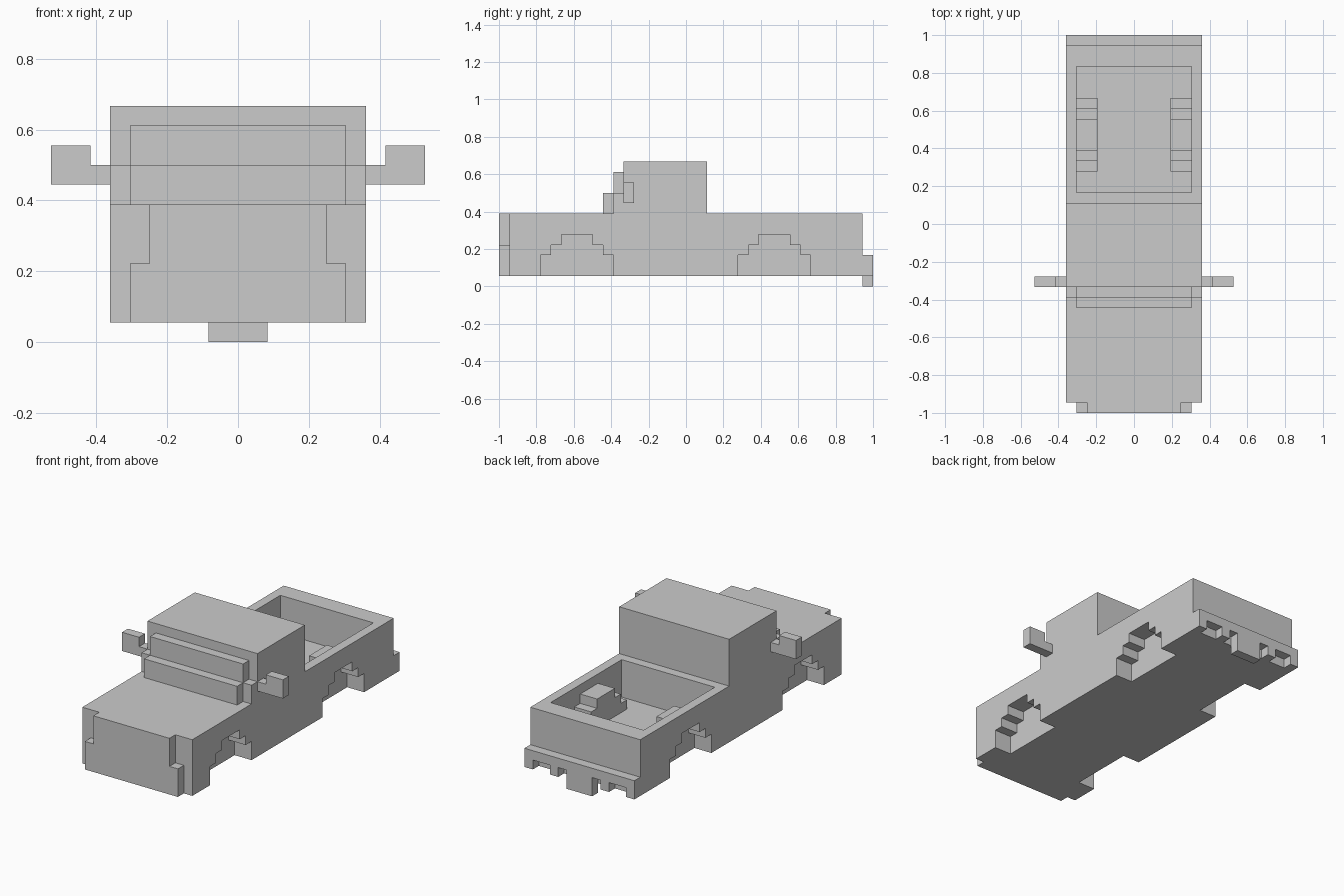
import bpy, bmesh
from mathutils import Vector

if "Cube" in bpy.data.objects:
    bpy.data.objects.remove(bpy.data.objects["Cube"])

U = 1 / 18  # one block of the model's grid


def prism(name, axis, pts, a, b):
    """Extrude a 2D outline from a to b. axis 'x': points are (y, z); axis 'y': points are (x, z)."""
    def put(p, t):
        return Vector((t, p[0], p[1]) if axis == 'x' else (p[0], t, p[1])) * U
    bm = bmesh.new()
    face = bm.faces.new([bm.verts.new(put(p, a)) for p in pts])
    ext = bmesh.ops.extrude_face_region(bm, geom=[face])
    move = put(pts[0], b) - put(pts[0], a)
    bmesh.ops.translate(bm, vec=move, verts=[v for v in ext['geom'] if isinstance(v, bmesh.types.BMVert)])
    bmesh.ops.recalc_face_normals(bm, faces=bm.faces)
    mesh = bpy.data.meshes.new(name)
    bm.to_mesh(mesh)
    bm.free()
    ob = bpy.data.objects.new(name, mesh)
    bpy.context.collection.objects.link(ob)
    return ob


def box(name, x, y, z):
    return prism(name, 'x', [(y[0], z[0]), (y[1], z[0]), (y[1], z[1]), (y[0], z[1])], *x)


def carve(target, cutter):
    cutter.hide_render = True
    mod = target.modifiers.new('cut', 'BOOLEAN')
    mod.operation, mod.solver, mod.object = 'DIFFERENCE', 'EXACT', cutter
    bpy.context.view_layer.objects.active = target
    bpy.ops.object.modifier_apply(modifier=mod.name)
    bpy.data.objects.remove(cutter)


def steps(y, lift=0):
    """Stepped arch line over a wheel, seven blocks long, starting at y."""
    line = [(0, 3), (1, 3), (1, 4), (2, 4), (2, 5), (5, 5), (5, 4), (6, 4), (6, 3), (7, 3)]
    return [(y + p, z + lift) for p, z in line]


# Main body
body = box('body', (-6.5, 6.5), (-17, 17), (1, 7))

# Open cargo bed with stepped wheel humps along both sides
hump_line = [(3, 3), (5, 3)] + steps(5, 1) + [(12, 3), (15, 3), (15, 8), (3, 8)]
carve(body, prism('bed_cutter', 'x', hump_line, -5.5, 5.5))
carve(body, box('bed_floor_cutter', (-3.5, 3.5), (3, 15), (3, 8)))

# Wheel arches
for y in (-14, 5):
    for s in (-1, 1):
        outline = [(y, 0)] + steps(y) + [(y + 7, 0)]
        carve(body, prism('arch_cutter', 'x', outline, s * 4.5, s * 7.5))

# Grille, narrower at the top where the headlights sit
prism('grille', 'y', [(-5.5, 1), (5.5, 1), (5.5, 4), (4.5, 4), (4.5, 7),
                      (-4.5, 7), (-4.5, 4), (-5.5, 4)], -18, -17)

# Cab and the stepped windscreen
box('cab', (-6.5, 6.5), (-6, 2), (7, 12))
prism('windscreen_upper', 'y', [(-6.5, 7), (6.5, 7), (6.5, 9), (5.5, 9), (5.5, 11),
                                (-5.5, 11), (-5.5, 9), (-6.5, 9)], -7, -6)
box('windscreen_lower', (-5.5, 5.5), (-8, -7), (7, 9))

# Side mirrors
for s, side in ((-1, 'left'), (1, 'right')):
    prism('mirror_' + side, 'y', [(s * x, z) for x, z in
          [(6.5, 8), (9.5, 8), (9.5, 10), (7.5, 10), (7.5, 9), (6.5, 9)]], -6, -5)

# Rear bumper with a notched underside and a central hitch
half = [(1.5, 0), (1.5, 2), (2.5, 2), (2.5, 1), (3.5, 1), (3.5, 2),
        (5.5, 2), (5.5, 1), (6.5, 1), (6.5, 3)]
prism('rear_bumper', 'y', half + [(-x, z) for x, z in reversed(half)], 17, 18)
